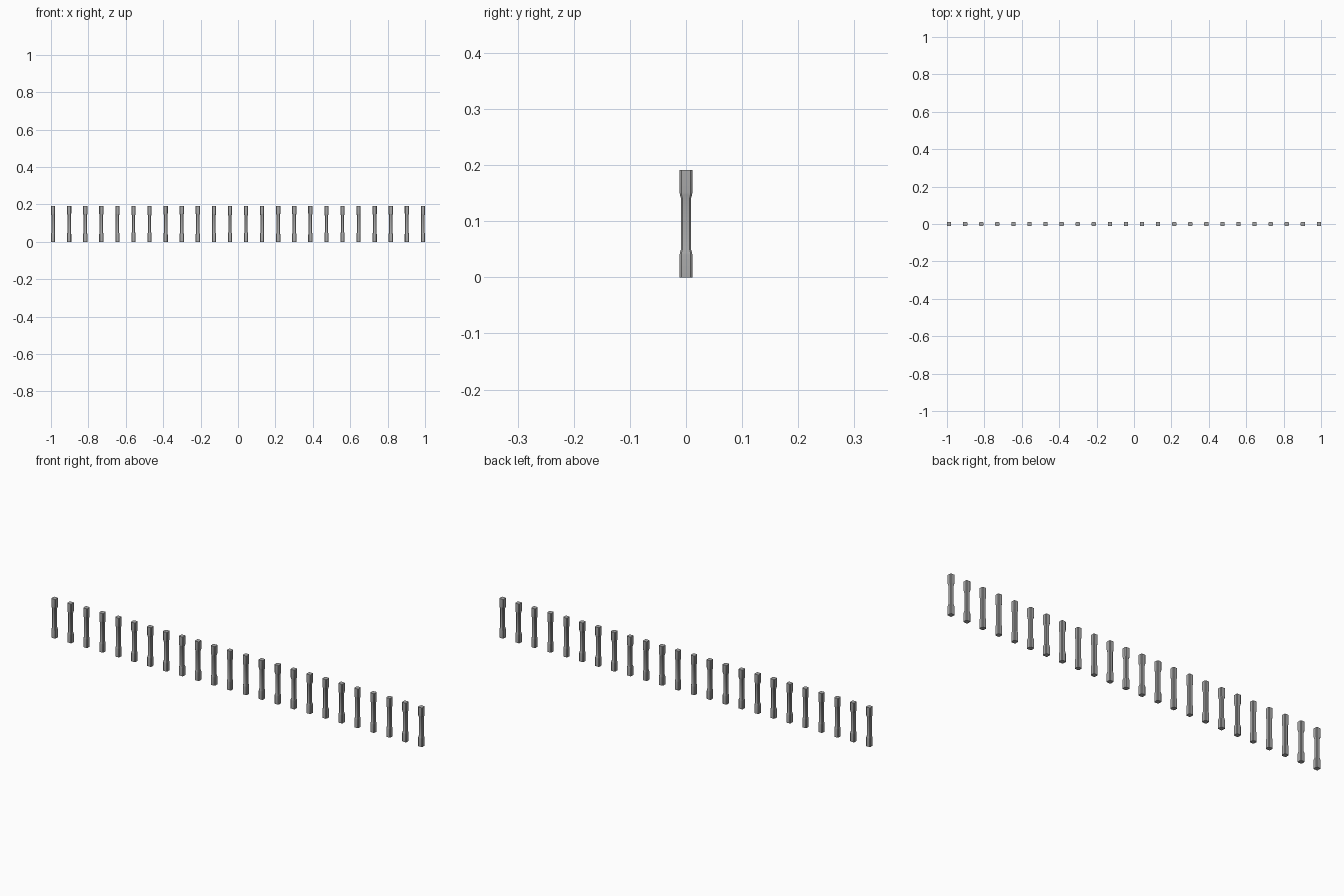
import bpy, bmesh

if "Cube" in bpy.data.objects:
    bpy.data.objects.remove(bpy.data.objects["Cube"])

COUNT = 24
HALF = 0.0113
HEIGHT = 0.191

grey = bpy.data.materials.new("stone grey")
grey.diffuse_color = (0.40, 0.40, 0.40, 1)
grey.use_nodes = True
grey.node_tree.nodes["Principled BSDF"].inputs["Base Color"].default_value = grey.diffuse_color

# (height, half width, corner chamfer): thick ends, slim shaft
PROFILE = [(0, HALF, 0.0030), (0.040, HALF, 0.0030), (0.044, 0.0108, 0.0030),
           (0.050, 0.0090, 0.0027), (0.141, 0.0090, 0.0027),
           (0.147, 0.0108, 0.0030), (0.151, HALF, 0.0030), (HEIGHT, HALF, 0.0030)]


def ring(bm, z, h, c):
    k = h - c
    pts = [(h, -k), (h, k), (k, h), (-k, h), (-h, k), (-h, -k), (-k, -h), (k, -h)]
    return [bm.verts.new((x, y, z)) for x, y in pts]


# one baluster mesh: chamfered square section
mesh = bpy.data.meshes.new("baluster")
bm = bmesh.new()
rings = [ring(bm, *p) for p in PROFILE]
for a, b in zip(rings, rings[1:]):
    for i in range(8):
        j = (i + 1) % 8
        bm.faces.new((a[i], a[j], b[j], b[i]))
bm.faces.new(rings[0][::-1])
bm.faces.new(rings[-1])
bmesh.ops.recalc_face_normals(bm, faces=bm.faces)
# smooth the sides along the curve, keep caps and chamfers crisp
for f in bm.faces:
    f.smooth = len(f.verts) == 4
for e in bm.edges:
    if e.calc_face_angle(0) > 0.6:
        e.smooth = False
bm.to_mesh(mesh)
bm.free()
mesh.materials.append(grey)

# row of balusters
for i in range(COUNT):
    ob = bpy.data.objects.new(f"baluster_{i + 1}", mesh)
    ob.location.x = (1 - HALF) * (2 * i / (COUNT - 1) - 1)
    bpy.context.collection.objects.link(ob)
